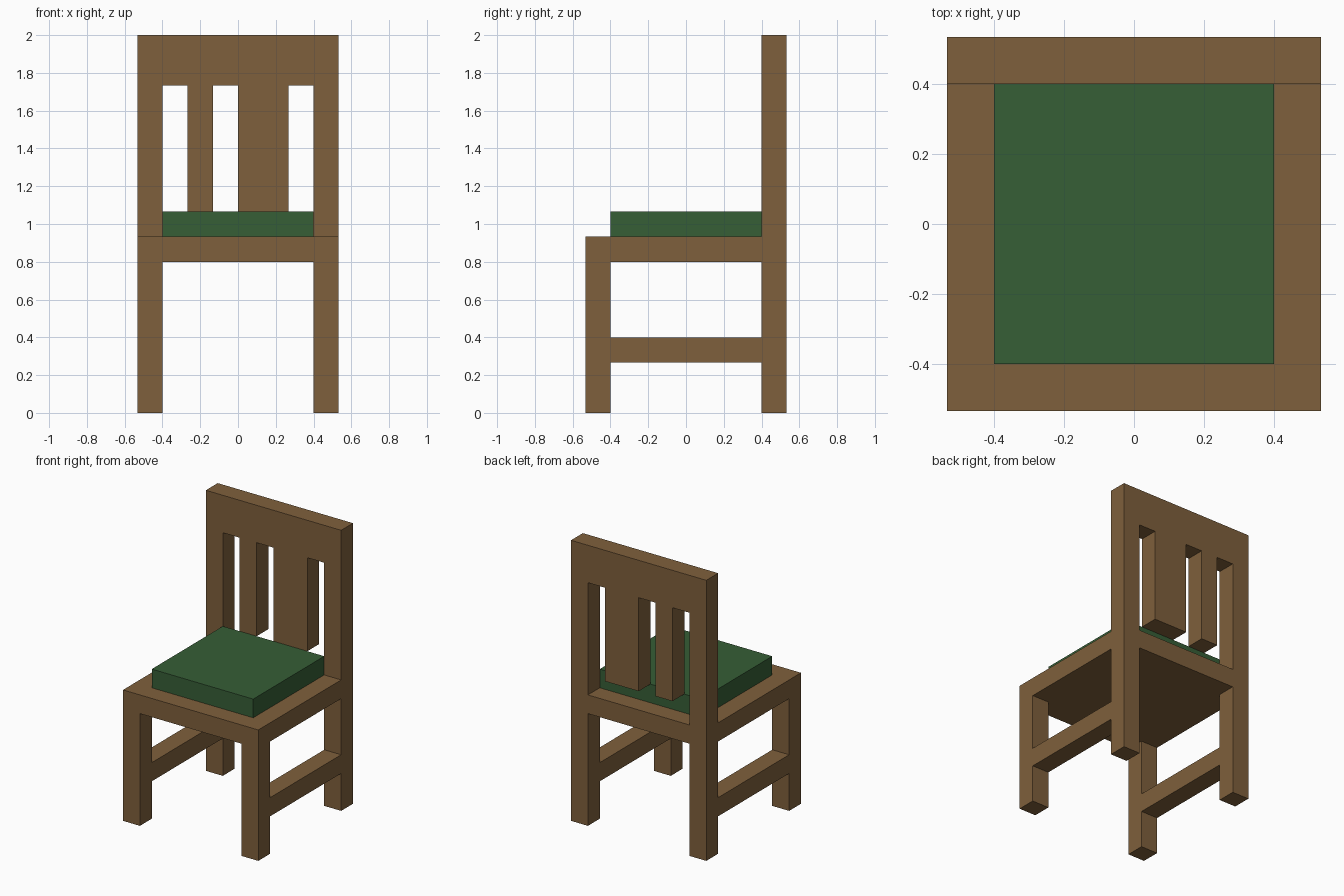
import bpy

if "Cube" in bpy.data.objects:
    bpy.data.objects.remove(bpy.data.objects["Cube"])

U = 2 / 15  # timber thickness; every part sits on this module


def material(name, rgb):
    m = bpy.data.materials.new(name)
    m.diffuse_color = (*rgb, 1)
    m.use_nodes = True
    m.node_tree.nodes["Principled BSDF"].inputs["Base Color"].default_value = m.diffuse_color
    return m


wood = material("brown wood", (0.212, 0.117, 0.045))
cloth = material("green cloth", (0.037, 0.112, 0.037))


def box(name, x, y, z, mat=wood):
    """Box from (min, max) ranges given in timber thicknesses."""
    bpy.ops.mesh.primitive_cube_add(size=1)
    o = bpy.context.object
    o.name = o.data.name = name
    o.location = [U * (a + b) / 2 for a, b in (x, y, z)]
    o.scale = [U * (b - a) for a, b in (x, y, z)]
    bpy.ops.object.transform_apply(location=True, scale=True)
    o.data.materials.append(mat)
    return o


# Legs, back posts and side stretchers, one set per side
for side, x in (("left", (-4, -3)), ("right", (3, 4))):
    box(f"{side}_front_leg", x, (-4, -3), (0, 6))
    box(f"{side}_back_post", x, (3, 4), (0, 13))
    box(f"{side}_stretcher", x, (-3, 3), (2, 3))

# Seat board with the rail between the back posts
box("seat", (-4, 4), (-4, 3), (6, 7))
box("seat_back_rail", (-3, 3), (3, 4), (6, 7))
box("cushion", (-3, 3), (-3, 3), (7, 8), cloth)

# Backrest: top rail with two hanging slats of unequal width
box("top_rail", (-4, 4), (3, 4), (13, 15))
box("narrow_slat", (-2, -1), (3, 4), (8, 13))
box("wide_slat", (0, 2), (3, 4), (8, 13))
